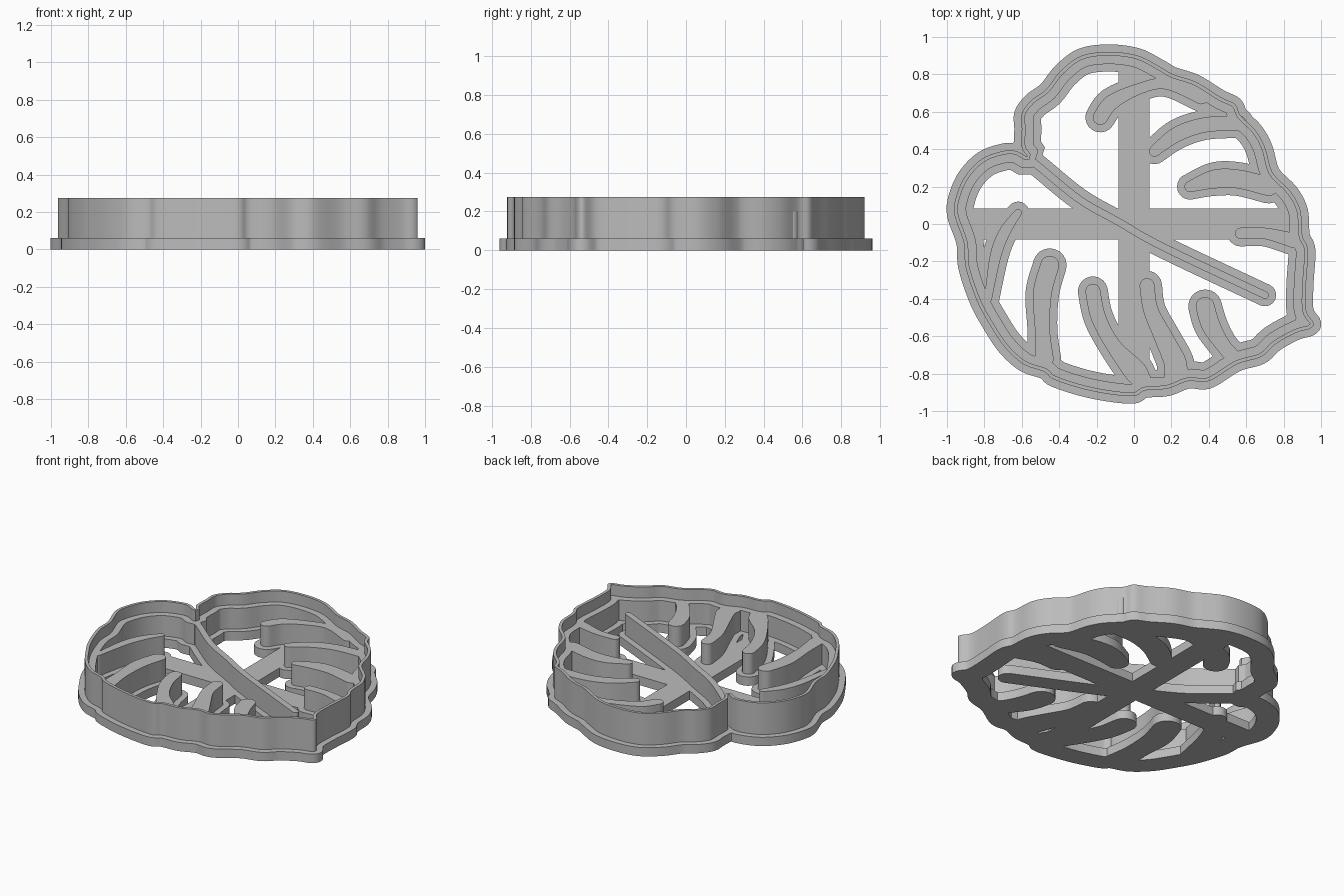
import bpy, bmesh, math
from mathutils import Vector

cube = bpy.data.objects.get("Cube")
if cube:
    bpy.data.objects.remove(cube, do_unlink=True)

BASE_TOP, VEIN_TOP, WALL_TOP, SUNK = 0.06, 0.2, 0.275, 0.05
FLANGE = 0.04

grey = bpy.data.materials.new("plain grey")
grey.use_nodes = True
colour = (0.5, 0.5, 0.5, 1)
grey.diffuse_color = colour
grey.node_tree.nodes["Principled BSDF"].inputs["Base Color"].default_value = colour

# Leaf outline in hundredths, clockwise from the stem notch
OUTLINE = [(-57, 36), (-60, 41), (-60, 51), (-60, 59), (-55, 66), (-47, 72), (-39, 82), (-28, 90),
           (-13, 92), (2, 90), (14, 84), (21, 80), (33, 76), (46, 68), (54, 64), (57, 58), (65, 50),
           (70, 41), (73, 30), (76, 25), (84, 17), (89, 7), (90, -6), (93, -14), (92, -32),
           (92, -46), (96, -53), (94, -56), (87, -58), (76, -64), (68, -71), (55, -75), (40, -84),
           (29, -84), (18, -88), (6, -89), (0, -92), (-13, -91), (-28, -88), (-43, -83),
           (-48, -79), (-59, -75), (-69, -66), (-77, -54), (-84, -41), (-90, -23), (-91, -10),
           (-96, 5), (-95, 15), (-90, 26), (-81, 35), (-70, 39), (-63, 39)]

# Veins as (x, y, half width) in hundredths, from free tip to root
VEINS = [
    [(70, -38, 2), (15, -12, 2), (-8, 1, 2), (-29, 13, 2), (-50, 30, 2), (-55, 34, 2)],
    [(-18, 57, 4), (-12, 65, 4), (2, 72, 3), (17, 75, 3), (36, 68, 4)],
    [(11, 39, 3), (23, 48, 4), (38, 53, 4), (56, 54, 4)],
    [(30, 20, 3), (43, 24, 5), (56, 24, 5), (72, 20, 5)],
    [(57, -5, 3), (70, -5, 3), (86, -9, 4)],
    [(38, -44, 5), (41, -54, 5), (47, -64, 4), (52, -70, 4)],
    [(7, -33, 4), (9, -46, 4), (16, -61, 5), (22, -74, 6), (22, -80, 6)],
    [(-22, -36, 4), (-19, -50, 4), (-11, -65, 4), (0, -78, 6), (4, -83, 5)],
    [(-45, -22, 5), (-49, -37, 5), (-49, -56, 4), (-48, -72, 5)],
    [(-62, 6, 2), (-69, -4, 3), (-74, -17, 3), (-78, -40, 2)],
]


def spline(points, closed, steps=6):
    """Smooth curve through the points, scaled from hundredths to units."""
    p = [Vector(q) / 100 for q in points]
    n = len(p)
    get = (lambda i: p[i % n]) if closed else (lambda i: p[max(0, min(n - 1, i))])
    out = []
    for i in range(n if closed else n - 1):
        a, b, c, d = (get(i + k) for k in (-1, 0, 1, 2))
        for s in range(steps):
            t = s / steps
            out.append(b + (c - a) * t / 2 + (a - b * 2.5 + c * 2 - d / 2) * t * t
                       + ((b - c) * 3 + d - a) * t ** 3 / 2)
    return out if closed else out + [p[-1]]


def offset(loop, dist):
    """Move a clockwise loop outwards by dist, dropping points that crowd or fold back."""
    out = []
    for i, p in enumerate(loop):
        t = (loop[(i + 1) % len(loop)] - loop[i - 1]).normalized()
        q = p + Vector((-t.y, t.x)) * dist
        clear = min((q - r).length for r in loop) > abs(dist) * 0.985
        if clear and (not out or (q - out[-1]).dot(t) > 0.004):
            out.append(q)
    return out


def vein_loop(points, extra):
    """Outline of a round-ended strip with varying width."""
    path = spline(points, False)
    left, right = [], []
    for i, p in enumerate(path):
        t = (path[min(i + 1, len(path) - 1)] - path[max(i - 1, 0)]).xy.normalized()
        side = Vector((-t.y, t.x)) * (p.z + extra)
        left.append(p.xy + side)
        right.append(p.xy - side)

    def cap(centre, start):
        arm = start - centre.xy
        turns = [-math.pi * k / 10 for k in range(1, 10)]
        return [centre.xy + Vector((arm.x * math.cos(a) - arm.y * math.sin(a),
                                    arm.x * math.sin(a) + arm.y * math.cos(a))) for a in turns]

    loop = left + cap(path[-1], left[-1]) + right[::-1] + cap(path[0], right[0])
    # Skip points swallowed by the strip at tight bends
    return [q for q in loop if all((q - p.xy).length > (p.z + extra) * 0.97 for p in path)]


def prism(name, loop, z0, z1):
    """Upright solid with the given outline."""
    bm = bmesh.new()
    face = bm.faces.new([bm.verts.new((p.x, p.y, z0)) for p in loop])
    top = bmesh.ops.extrude_face_region(bm, geom=[face], use_keep_orig=True)["geom"]
    bmesh.ops.translate(bm, vec=(0, 0, z1 - z0),
                        verts=[g for g in top if isinstance(g, bmesh.types.BMVert)])
    bmesh.ops.recalc_face_normals(bm, faces=bm.faces[:])
    mesh = bpy.data.meshes.new(name)
    bm.to_mesh(mesh)
    bm.free()
    mesh.materials.append(grey)
    obj = bpy.data.objects.new(name, mesh)
    bpy.context.collection.objects.link(obj)
    return obj


def activate(obj):
    bpy.ops.object.select_all(action="DESELECT")
    obj.select_set(True)
    bpy.context.view_layer.objects.active = obj


def combine(body, parts, operation):
    """Fuse the parts into the body or cut them out of it."""
    activate(body)
    for part in parts:
        mod = body.modifiers.new("combine", "BOOLEAN")
        mod.operation, mod.solver, mod.object = operation, "EXACT", part
        bpy.ops.object.modifier_apply(modifier=mod.name)
        bpy.data.objects.remove(part, do_unlink=True)


def ring(name, outer, inner, z0, z1):
    body = prism(name, outer, z0, z1)
    combine(body, [prism("opening", inner, z0 - 0.1, z1 + 0.1)], "DIFFERENCE")
    return body


def bar(half_x, half_y):
    corners = [(-1, -1), (1, -1), (1, 1), (-1, 1)]
    return prism("brace", [Vector((x * half_x, y * half_y)) for x, y in corners], 0, BASE_TOP)


rim = spline(OUTLINE, True)

# Flat base: outer band, cross braces and a flange around every vein
base = ring("base_plate", offset(rim, FLANGE), offset(rim, -0.105), 0, BASE_TOP)
flanges = [prism("flange", vein_loop(v, FLANGE), 0, BASE_TOP) for v in VEINS]
combine(base, [bar(0.9, 0.083), bar(0.083, 0.86)] + flanges, "UNION")

# Raised stamp: inner ledge along the wall with the veins growing from it
stamp = ring("leaf_veins", offset(rim, -0.015), offset(rim, -0.065), SUNK, VEIN_TOP)
combine(stamp, [prism("vein", vein_loop(v, 0), SUNK, VEIN_TOP) for v in VEINS], "UNION")

# Tall thin cutting wall
wall = ring("cutting_wall", rim, offset(rim, -0.02), SUNK, WALL_TOP)

for obj in (base, stamp, wall):
    activate(obj)
    bpy.ops.object.shade_smooth_by_angle(angle=math.radians(30))
